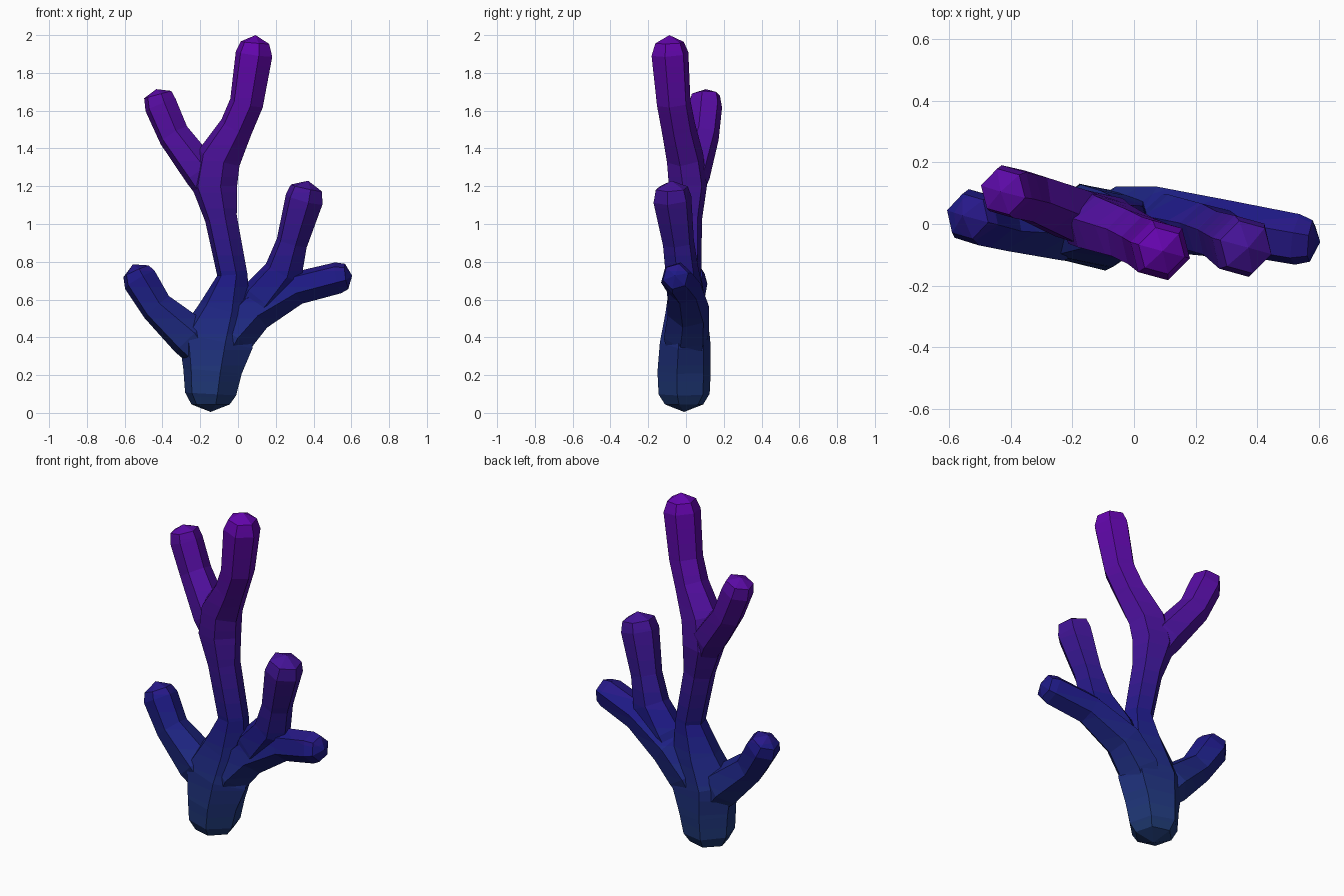
import bpy, bmesh, math
from mathutils import Vector

if "Cube" in bpy.data.objects:
    bpy.data.objects.remove(bpy.data.objects["Cube"])

SIDES = 6


def tube(name, path, end_cap, start_cap=0.0):
    """Faceted tube through (x, y, z, radius[, sideways stretch]) points with blunt pointed ends."""
    pts = [Vector(p[:3]) for p in path]
    n = len(pts)
    bm = bmesh.new()
    rings = []
    for i, p in enumerate(path):
        t = (pts[min(i + 1, n - 1)] - pts[max(i - 1, 0)]).normalized()
        u = Vector((0, 1, 0))
        u = (u - t * u.dot(t)).normalized()
        v = t.cross(u) * (p[4] if len(p) > 4 else 1.0)
        ring = []
        for k in range(SIDES):
            a = math.tau * k / SIDES + math.radians(15)
            ring.append(bm.verts.new(pts[i] + (u * math.cos(a) + v * math.sin(a)) * p[3]))
        rings.append(ring)
    for a, b in zip(rings, rings[1:]):
        for k in range(SIDES):
            j = (k + 1) % SIDES
            bm.faces.new((a[k], a[j], b[j], b[k]))
    d0 = (pts[0] - pts[1]).normalized()
    d1 = (pts[-1] - pts[-2]).normalized()
    for ring, apex in ((rings[0], pts[0] + d0 * start_cap), (rings[-1], pts[-1] + d1 * end_cap)):
        c = bm.verts.new(apex)
        for k in range(SIDES):
            bm.faces.new((ring[k], ring[(k + 1) % SIDES], c))
    bmesh.ops.recalc_face_normals(bm, faces=bm.faces)
    me = bpy.data.meshes.new(name)
    bm.to_mesh(me)
    bm.free()
    ob = bpy.data.objects.new(name, me)
    bpy.context.collection.objects.link(ob)
    return ob


# Trunk continuing into the tall right-hand fork
coral = tube("coral", [
    (-0.145, -0.01, 0.045, 0.105), (-0.145, -0.01, 0.10, 0.14), (-0.135, -0.01, 0.22, 0.146, 1.1),
    (-0.12, -0.005, 0.38, 0.138, 1.5), (-0.07, 0.0, 0.54, 0.112, 1.3), (-0.03, 0.0, 0.73, 0.083),
    (-0.09, 0.0, 1.03, 0.088), (-0.125, 0.01, 1.20, 0.104, 1.2), (-0.10, -0.005, 1.35, 0.1, 1.2),
    (-0.01, -0.04, 1.51, 0.092), (0.045, -0.065, 1.64, 0.092), (0.085, -0.085, 1.90, 0.101),
    (0.09, -0.087, 1.96, 0.078)], 0.04, 0.04)

# Side branches, each starting deep inside its parent
branches = [
    tube("upper_left_branch", [
        (-0.11, 0.0, 1.10, 0.06), (-0.19, 0.03, 1.27, 0.1), (-0.34, 0.09, 1.47, 0.087),
        (-0.41, 0.105, 1.63, 0.089), (-0.425, 0.105, 1.685, 0.077)], 0.03),
    tube("lower_left_branch", [
        (-0.13, -0.01, 0.24, 0.07), (-0.25, -0.005, 0.40, 0.118), (-0.43, 0.0, 0.56, 0.09),
        (-0.52, 0.022, 0.705, 0.095), (-0.54, 0.025, 0.75, 0.076)], 0.04),
    tube("right_branch", [
        (-0.13, 0.0, 0.20, 0.07), (-0.03, 0.002, 0.41, 0.124), (0.09, 0.012, 0.54, 0.113),
        (0.31, -0.01, 0.66, 0.09), (0.53, -0.05, 0.715, 0.086), (0.575, -0.055, 0.722, 0.07)], 0.03),
    tube("right_upright_branch", [
        (0.04, 0.015, 0.48, 0.08), (0.13, 0.0, 0.60, 0.1, 1.25), (0.24, -0.02, 0.74, 0.09, 1.2),
        (0.285, -0.04, 0.90, 0.085), (0.35, -0.072, 1.13, 0.104), (0.363, -0.075, 1.19, 0.088)], 0.04),
]

# Weld all branches into one skin
for b in branches:
    m = coral.modifiers.new(b.name, 'BOOLEAN')
    m.operation = 'UNION'
    m.solver = 'EXACT'
    m.object = b
deps = bpy.context.evaluated_depsgraph_get()
welded = bpy.data.meshes.new_from_object(coral.evaluated_get(deps))
coral.modifiers.clear()
coral.data = welded
for b in branches:
    bpy.data.objects.remove(b)

# Height gradient: cut into bands, one material per band
BANDS = 24
STOPS = [(0.0, (0.014, 0.045, 0.17)), (0.35, (0.012, 0.010, 0.235)), (1.0, (0.13, 0.001, 0.42))]


def gradient(t):
    for (t0, c0), (t1, c1) in zip(STOPS, STOPS[1:]):
        if t <= t1:
            return Vector(c0).lerp(Vector(c1), (t - t0) / (t1 - t0))


welded.materials.clear()
for i in range(BANDS):
    mat = bpy.data.materials.new(f"coral_band_{i}")
    mat.diffuse_color = (*gradient((i + 0.5) / BANDS), 1)
    mat.use_nodes = True
    mat.node_tree.nodes["Principled BSDF"].inputs["Base Color"].default_value = mat.diffuse_color
    welded.materials.append(mat)

bm = bmesh.new()
bm.from_mesh(welded)
bmesh.ops.remove_doubles(bm, verts=bm.verts, dist=0.0005)
for i in range(1, BANDS):
    bmesh.ops.bisect_plane(bm, geom=bm.verts[:] + bm.edges[:] + bm.faces[:],
                           plane_co=(0, 0, 2 * i / BANDS), plane_no=(0, 0, 1))
for f in bm.faces:
    f.material_index = max(0, min(BANDS - 1, int(f.calc_center_median().z / 2 * BANDS)))
    f.smooth = False
bm.to_mesh(welded)
bm.free()
